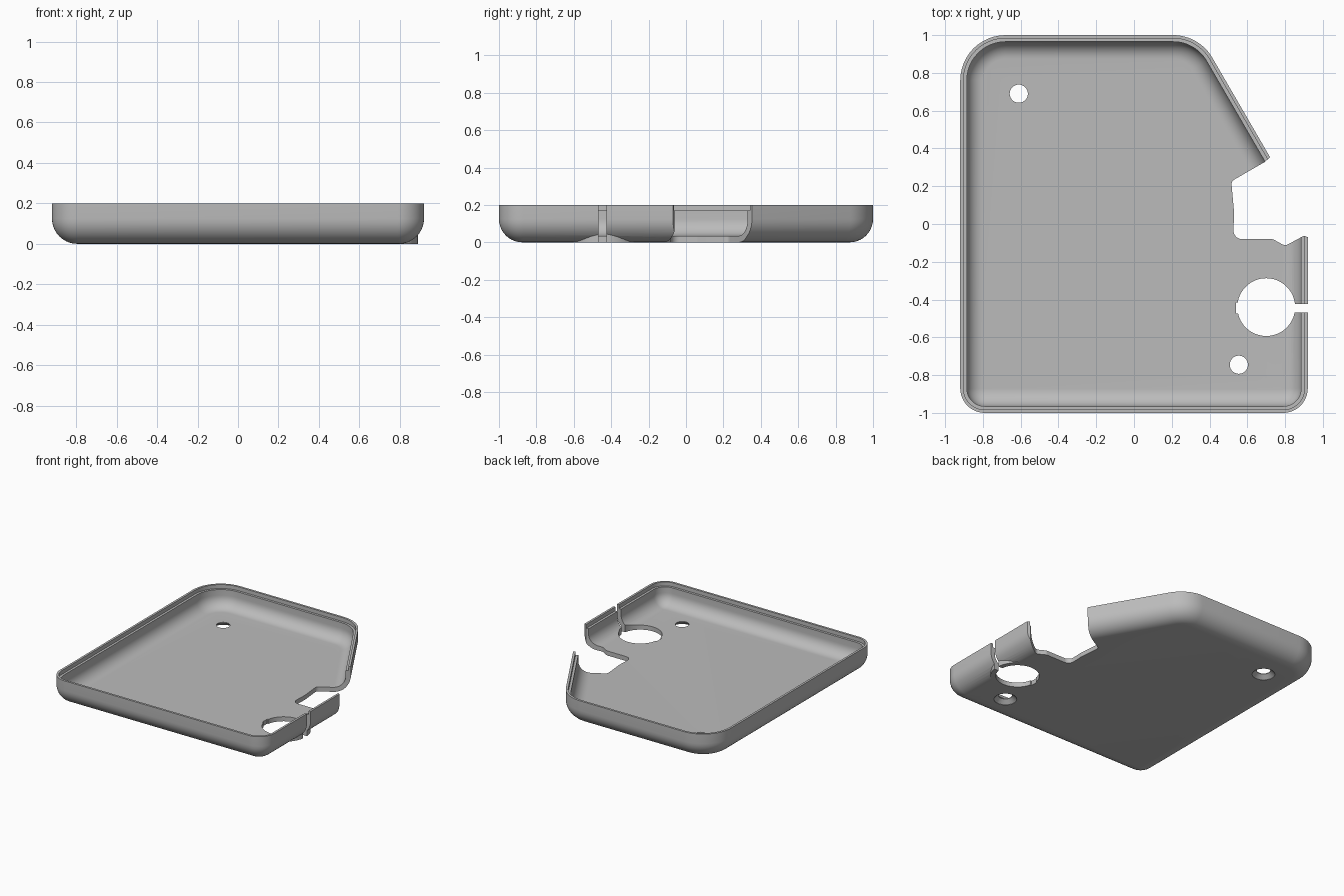
import bpy, bmesh, math
from mathutils import Vector

cube = bpy.data.objects.get("Cube")
if cube:
    bpy.data.objects.remove(cube, do_unlink=True)

grey = bpy.data.materials.new("plain grey")
grey.use_nodes = True
grey.diffuse_color = (0.5, 0.5, 0.5, 1)
grey.node_tree.nodes["Principled BSDF"].inputs["Base Color"].default_value = grey.diffuse_color


def rounded(corners, inset=0.0, steps=12):
    """Outline of a polygon of (x, y, radius) corners, moved inwards by inset."""
    points = []
    for i, (x, y, radius) in enumerate(corners):
        p = Vector((x, y))
        if radius == 0:
            points.append(p)
            continue
        u = (Vector(corners[i - 1][:2]) - p).normalized()
        v = (Vector(corners[(i + 1) % len(corners)][:2]) - p).normalized()
        half = u.angle(v) / 2
        centre = p + (u + v).normalized() * radius / math.sin(half)
        reach = radius / math.tan(half)
        start = (p + u * reach - centre).normalized()
        end = (p + v * reach - centre).normalized()
        for k in range(steps + 1):
            points.append(centre + start.slerp(end, k / steps) * (radius - inset))
    return points


def circle(x, y, radius, steps=64):
    turns = [math.tau * k / steps for k in range(steps)]
    return [Vector((x + radius * math.cos(a), y + radius * math.sin(a))) for a in turns]


def loft(name, layers):
    """Closed solid through (outline, z) layers of equal point count."""
    bm = bmesh.new()
    rings = [[bm.verts.new((p.x, p.y, z)) for p in outline] for outline, z in layers]
    for low, high in zip(rings, rings[1:]):
        for i in range(len(low)):
            bm.faces.new((low[i - 1], low[i], high[i], high[i - 1]))
    bm.faces.new(rings[0][::-1])
    bm.faces.new(rings[-1])
    bmesh.ops.recalc_face_normals(bm, faces=bm.faces)
    mesh = bpy.data.meshes.new(name)
    bm.to_mesh(mesh)
    bm.free()
    mesh.materials.append(grey)
    obj = bpy.data.objects.new(name, mesh)
    bpy.context.collection.objects.link(obj)
    return obj


def combine(target, tool, operation="DIFFERENCE"):
    tool.hide_render = True
    mod = target.modifiers.new(tool.name, "BOOLEAN")
    mod.operation, mod.solver, mod.object = operation, "EXACT", tool
    bpy.context.view_layer.objects.active = target
    bpy.ops.object.modifier_apply(modifier=mod.name)
    bpy.data.objects.remove(tool, do_unlink=True)


def box_outline(x0, x1, y0, y1):
    return [Vector(p) for p in ((x0, y0), (x1, y0), (x1, y1), (x0, y1))]


# Tray proportions
HEIGHT, EDGE, WALL, LIP, STEP_Z = 0.2, 0.125, 0.035, 0.017, 0.17
OUTLINE = [(-0.92, -1, 0.13), (0.92, -1, 0.13), (0.92, 0.01, 0.13),
           (0.345, 1, 0.24), (-0.92, 1, 0.24)]


def bowl(inset, floor, radius, steps=10):
    """Layers of a rounded bottom edge."""
    layers = []
    for k in range(steps + 1):
        a = math.pi / 2 * k / steps
        layers.append((rounded(OUTLINE, inset + radius * (1 - math.sin(a))),
                       floor + radius * (1 - math.cos(a))))
    return layers


# Outer body with the collar under the large hole
tray = loft("tray", bowl(0, 0, EDGE) + [(rounded(OUTLINE), HEIGHT)])
HX, HY = 0.70, -0.44
collar = circle(HX, HY, 0.19)
combine(tray, loft("collar", [(collar, 0), (collar, 0.1)]), "UNION")

# Hollow inside with the stepped rim
combine(tray, loft("cavity", bowl(WALL, WALL, EDGE - WALL) + [
    (rounded(OUTLINE, WALL), STEP_Z),
    (rounded(OUTLINE, LIP), STEP_Z),
    (rounded(OUTLINE, LIP), HEIGHT + 0.05)]))

# Openings through the floor and walls
notch = rounded([(0.515, 0.226, 0.03), (0.69, 0.327, 0), (0.80, 0.42, 0), (1.1, 0.42, 0),
                 (1.1, -0.07, 0), (0.92, -0.07, 0), (0.90, -0.062, 0), (0.80, -0.116, 0.035),
                 (0.735, -0.08, 0.04), (0.525, -0.08, 0.045), (0.53, 0.06, 0.1)], steps=8)
openings = {
    "side_notch": notch,
    "large_hole": circle(HX, HY, 0.153),
    "key_slot": box_outline(0.54, 0.62, -0.475, -0.415),
    "wall_slot": box_outline(0.78, 1.1, -0.468, -0.424),
}
for name, outline in openings.items():
    combine(tray, loft(name, [(outline, -0.1), (outline, 0.3)]))

# Countersunk screw holes
for x, y in ((-0.61, 0.69), (0.555, -0.745)):
    combine(tray, loft("screw_hole", [(circle(x, y, 0.08), -0.01), (circle(x, y, 0.08), 0.002),
                                      (circle(x, y, 0.048), 0.03), (circle(x, y, 0.048), 0.3)]))

# Smooth curved surfaces, crisp edges
bpy.ops.object.select_all(action="DESELECT")
tray.select_set(True)
bpy.context.view_layer.objects.active = tray
bpy.ops.object.shade_smooth_by_angle(angle=math.radians(30))
